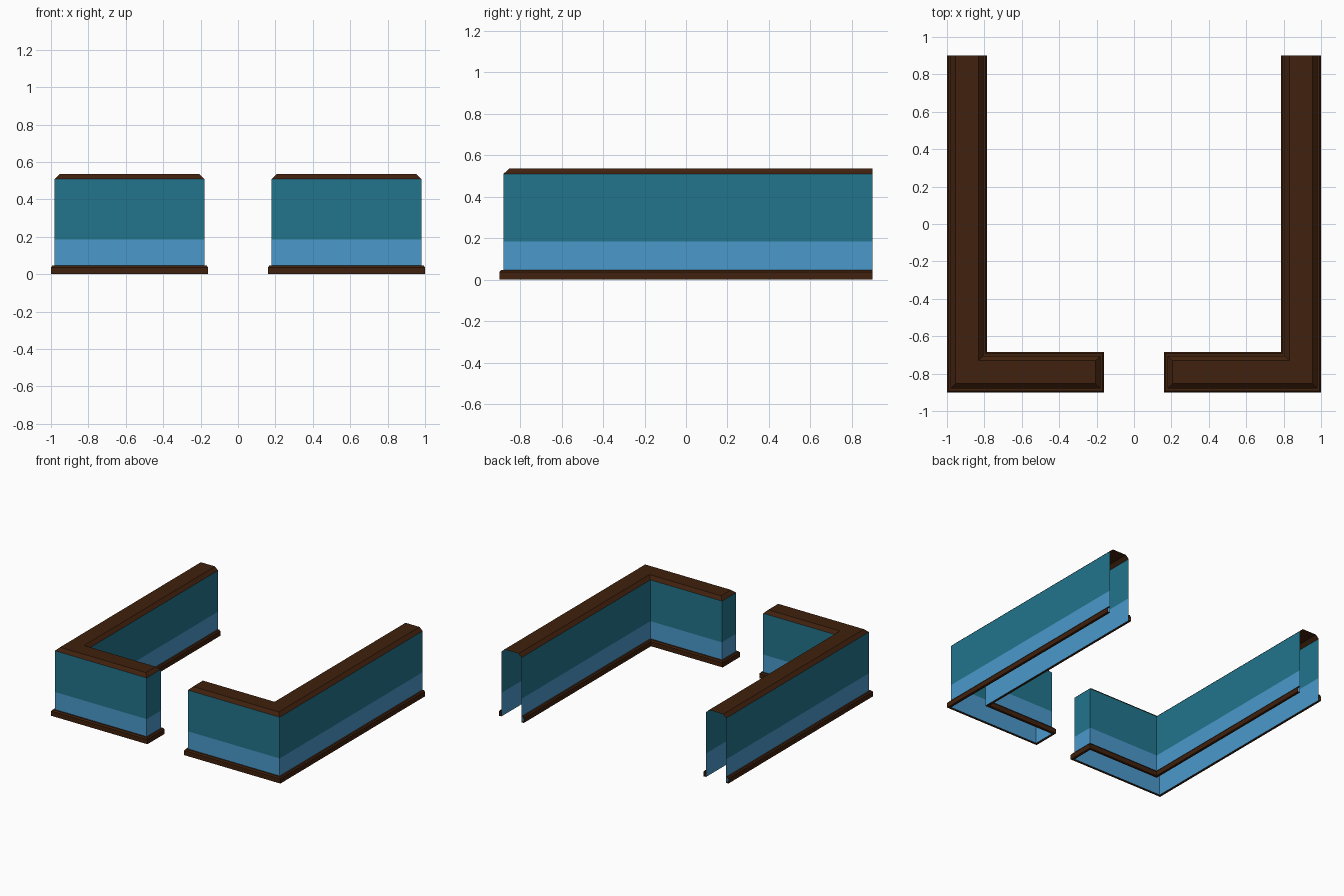
import bpy
import bmesh
from mathutils import Vector

if "Cube" in bpy.data.objects:
    bpy.data.objects.remove(bpy.data.objects["Cube"])


def material(name, rgb):
    m = bpy.data.materials.new(name)
    m.diffuse_color = (*rgb, 1.0)
    m.use_nodes = True
    m.node_tree.nodes["Principled BSDF"].inputs["Base Color"].default_value = m.diffuse_color
    return m


TEAL = material("teal", (0.016, 0.178, 0.265))
BLUE = material("light blue", (0.069, 0.315, 0.600))
BROWN = material("dark brown", (0.051, 0.015, 0.004))

# Plan of the right-hand wall: outer side, front, gap end, inner side (open at the back)
PATH = [Vector(p) for p in ((0.98, 0.90), (0.98, -0.88), (0.18, -0.88),
                            (0.18, -0.705), (0.805, -0.705), (0.805, 0.90))]


def offset_path(d):
    """Plan moved outward by d with mitred corners."""
    dirs = [(b - a).normalized() for a, b in zip(PATH, PATH[1:])]
    normals = [Vector((-v.y, v.x)) for v in dirs]
    out = []
    for i, p in enumerate(PATH):
        n0, n1 = normals[max(i - 1, 0)], normals[min(i, len(normals) - 1)]
        out.append(p + (n0 + n1) * (d / (1 + n0.dot(n1))))
    return out


def sweep(name, profile, mats, lid=False):
    """Sweep an (outward offset, height) profile along the plan and mirror it."""
    bm = bmesh.new()
    rings = [[bm.verts.new((p.x, p.y, z)) for p in offset_path(d)] for d, z in profile]
    for j, (lo, hi) in enumerate(zip(rings, rings[1:])):
        for i in range(len(PATH) - 1):
            f = bm.faces.new((lo[i], hi[i], hi[i + 1], lo[i + 1]))
            f.material_index = min(j, len(mats) - 1)
    if lid:
        t = rings[-1]
        bm.faces.new((t[5], t[4], t[1], t[0])[::-1]).normal_update()
        bm.faces.new((t[4], t[3], t[2], t[1])[::-1]).normal_update()
        for f in bm.faces:
            f.normal_update()
            if f.normal.z < 0:
                f.normal_flip()
    me = bpy.data.meshes.new(name)
    bm.to_mesh(me)
    bm.free()
    for m in mats:
        me.materials.append(m)
    ob = bpy.data.objects.new(name, me)
    bpy.context.collection.objects.link(ob)
    ob.modifiers.new("mirror", 'MIRROR')
    return ob


# Hollow walls: light blue lower band, teal above
sweep("wall_panels", [(0, 0), (0, 0.185), (0, 0.51)], [BLUE, TEAL])
# Skirting around the foot of the walls
sweep("base_trim", [(0, 0), (0.02, 0), (0.02, 0.037), (0.012, 0.047), (0, 0.047)], [BROWN])
# Bevelled coping on top
sweep("top_cap", [(0, 0.51), (-0.026, 0.535)], [BROWN], lid=True)
